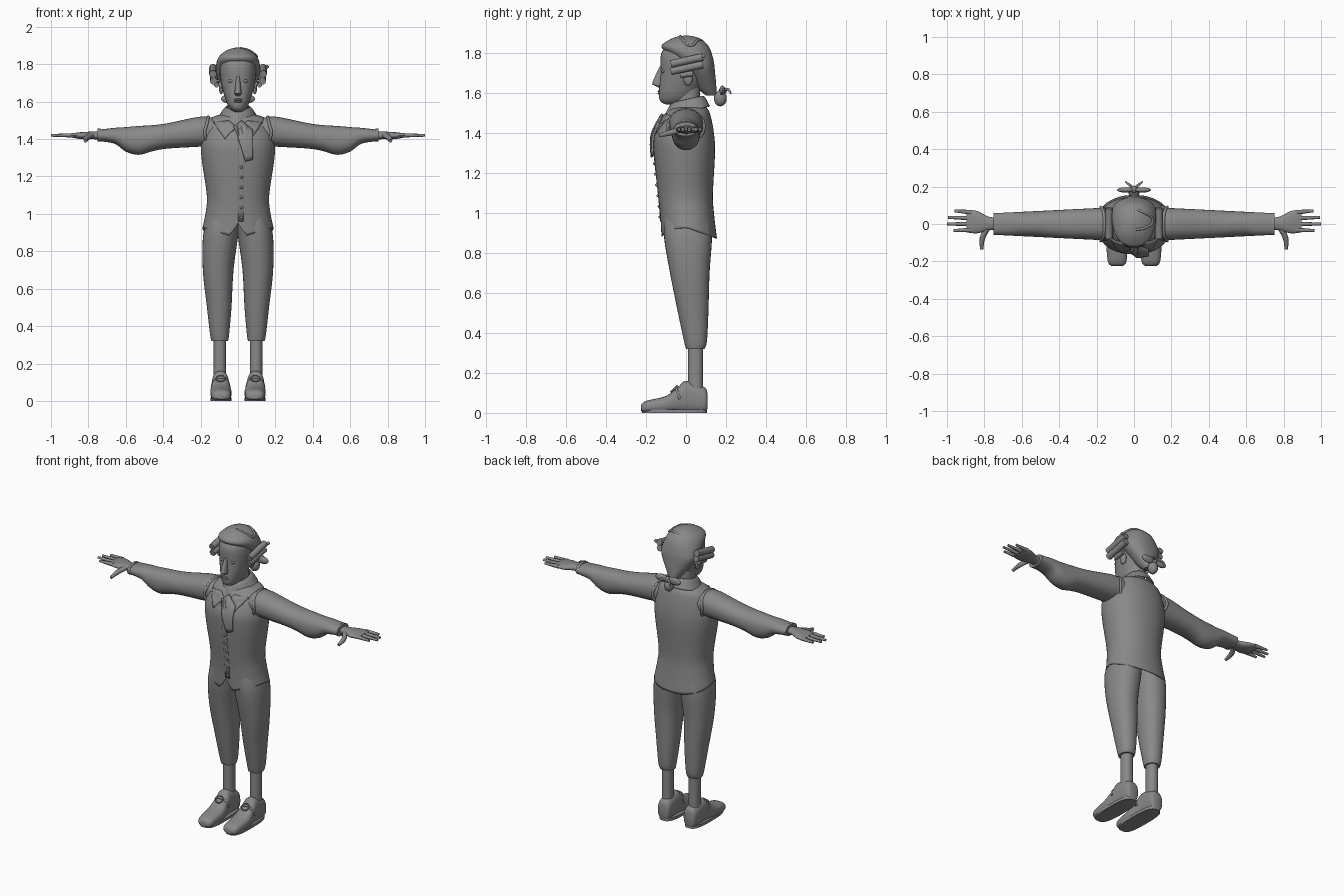
import bpy, bmesh, math
from mathutils import Matrix

if "Cube" in bpy.data.objects:
    bpy.data.objects.remove(bpy.data.objects["Cube"])

GREY = (.25, .25, .25, 1)
mat = bpy.data.materials.new("plain grey")
mat.use_nodes = True
mat.diffuse_color = GREY
mat.node_tree.nodes["Principled BSDF"].inputs["Base Color"].default_value = GREY


def link(name, data, mirror=False):
    obj = bpy.data.objects.new(name, data)
    data.materials.append(mat)
    bpy.context.collection.objects.link(obj)
    if mirror:
        obj.modifiers.new("Mirror", 'MIRROR').use_mirror_merge = False
    return obj


def finish(name, bm, mirror=False, wall=0):
    bmesh.ops.recalc_face_normals(bm, faces=bm.faces)
    mesh = bpy.data.meshes.new(name)
    bm.to_mesh(mesh)
    bm.free()
    mesh.shade_smooth()
    mesh.set_sharp_from_angle(angle=math.radians(42))
    obj = link(name, mesh, mirror)
    if wall:
        obj.modifiers.new("Wall", 'SOLIDIFY').thickness = wall


def smooth_rings(rings, steps):
    """Catmull-Rom interpolation between cross-sections."""
    result = []
    for i in range(len(rings) - 1):
        before, after = rings[max(i - 1, 0)], rings[min(i + 2, len(rings) - 1)]
        for k in range(steps):
            t = k / steps
            result.append([b + t * (c - a) / 2 + t * t * (a - 2.5 * b + 2 * c - d / 2)
                           + t ** 3 * (3 * (b - c) + d - a) / 2
                           for a, b, c, d in zip(before, rings[i], rings[i + 1], after)])
    return result + [list(rings[-1])]


def power(value, exponent):
    return math.copysign(abs(value) ** (2 / exponent), value)


def loft(name, rings, axis='z', sides=32, exponent=2.2, steps=5, caps=True,
         mirror=False, rule=None, wall=0):
    """Skin over rings of (position, low and high across, low and high along) on an axis."""
    bm = bmesh.new()
    loops = []
    for t, left, right, front, back in smooth_rings(rings, steps):
        loop = []
        for k in range(sides):
            angle = math.tau * k / sides
            u = (left + right) / 2 + (right - left) / 2 * power(math.cos(angle), exponent)
            v = (front + back) / 2 + (back - front) / 2 * power(math.sin(angle), exponent)
            place = {'x': (t, u, v), 'y': (u, t, v), 'z': (u, v, t)}[axis]
            loop.append(bm.verts.new(rule(*place) if rule else place))
        loops.append(loop)
    for low, high in zip(loops, loops[1:]):
        for k in range(sides):
            bm.faces.new((low[k], low[k - 1], high[k - 1], high[k]))
    if caps:
        bm.faces.new(loops[0])
        bm.faces.new(loops[-1])
    finish(name, bm, mirror, wall)


def symmetric(rows):
    """Turn rows of (height, half width, front, back) into full rings."""
    return [(height, -half, half, front, back) for height, half, front, back in rows]


def ball(name, centre, radii, mirror=False):
    bm = bmesh.new()
    bmesh.ops.create_uvsphere(bm, u_segments=16, v_segments=10, radius=1)
    bm.transform(Matrix.Translation(centre) @ Matrix.Diagonal((*radii, 1)))
    finish(name, bm, mirror)


def cord(name, points, radius, closed=False, mirror=False, tip=1):
    curve = bpy.data.curves.new(name, 'CURVE')
    curve.dimensions = '3D'
    curve.bevel_depth, curve.bevel_resolution, curve.resolution_u = radius, 3, 6
    curve.use_fill_caps = True
    spline = curve.splines.new('BEZIER')
    spline.bezier_points.add(len(points) - 1)
    for point, place in zip(spline.bezier_points, points):
        point.co = place
        point.handle_left_type = point.handle_right_type = 'AUTO'
    spline.bezier_points[-1].radius = tip
    spline.use_cyclic_u = closed
    link(name, curve, mirror)


# Waistcoat body with a pointed front hem and a longer back
VEST = symmetric([(.9, .19, -.125, .155), (1, .174, -.13, .14), (1.1, .167, -.14, .135), (1.3, .195, -.16, .145),
                  (1.4, .195, -.155, .14), (1.5, .16, -.1, .12), (1.53, .1, -.06, .1)])


def vest_hem(x, y, z):
    if z < 1:
        width = abs(x)
        if y > 0:
            low = .93 - .36 * y
        elif width < .04:
            low = .95 - 1.6 * width
        else:
            low = .87 + .3 * width
        z = 1 - (1 - z) * (1 - low) / .1
    return x, y, z


loft("waistcoat", VEST, sides=56, rule=vest_hem, caps=False, wall=.006)


def chest_front(x, z):
    """Front surface of the waistcoat."""
    ring = min(smooth_rings(VEST, 8), key=lambda row: abs(row[0] - z))
    _, _, half, front, back = ring
    depth = max(0, 1 - abs(x / half) ** 2.2) ** (1 / 2.2)
    return (front + back) / 2 - (back - front) / 2 * depth


def plate(name, outline, offset, wall, mirror=False):
    bm = bmesh.new()
    bm.faces.new([bm.verts.new((x, 0, z)) for x, z in outline])
    bmesh.ops.triangulate(bm, faces=bm.faces)
    bmesh.ops.subdivide_edges(bm, edges=bm.edges, cuts=5, use_grid_fill=True)
    for vert in bm.verts:
        vert.co.y = chest_front(vert.co.x, vert.co.z) - offset
    finish(name, bm, mirror, wall)


plate("cravat", [(-.02, 1.47), (.02, 1.5), (.08, 1.45), (.08, 1.29), (.04, 1.28)], .02, .01)
plate("lapel", [(.13, 1.49), (.07, 1.4), (.01, 1.47), (.05, 1.5)], .006, .008, mirror=True)
plate("button_placket", [(0, 1.4), (.03, 1.4), (.03, .96), (0, .96)], .002, .004)
for step in range(6):
    height = .98 + .054 * step
    ball("waistcoat_button", (.018, chest_front(.018, height), height), (.008, .01, .008))
turns = [math.tau * k / 12 for k in range(12)]
cord("armhole_rim", [(.178 - .02 * abs(math.sin(turn)), .09 * math.cos(turn), 1.435 + .083 * math.sin(turn))
                     for turn in turns], .008, closed=True, mirror=True)

# Neck and turned-down collar
loft("neck", symmetric([(1.45, .06, -.06, .07), (1.63, .055, -.06, .07)]))


def collar_tilt(x, y, z):
    drop = max(0, -y) * (1.56 - z) * 9 if abs(x) > .02 and z < 1.56 else 0
    return x, y, z + .22 * y - drop


loft("collar", symmetric([(1.57, .06, -.06, .08), (1.56, .075, -.08, .095), (1.51, .11, -.11, .12)]),
     sides=40, rule=collar_tilt, caps=False, wall=.008)

# Full sleeves gathered into cuffs
SLEEVE = [(.12, 1.37, 1.51), (.2, 1.36, 1.52), (.37, 1.35, 1.486), (.45, 1.337, 1.475), (.53, 1.316, 1.47),
          (.6, 1.333, 1.464), (.66, 1.375, 1.46), (.75, 1.39, 1.45)]
loft("sleeve", [(x, x * .05 - .095, .095 - x * .05, low, high) for x, low, high in SLEEVE],
     'x', mirror=True)
loft("cuff", [(x, -.06, .055, 1.386, 1.456) for x in (.735, .752)], 'x', steps=1, mirror=True)

# Hands
loft("palm", [(.73, -.03, .035, 1.395, 1.44), (.78, -.035, .04, 1.4, 1.44), (.84, -.05, .07, 1.4, 1.437),
              (.895, -.045, .075, 1.41, 1.43)], 'x', sides=24, mirror=True)
for finger, y, end in (("index", -.035, .965), ("middle", 0, 1), ("ring", .035, .994), ("little", .07, .96)):
    cord(finger + "_finger", [(.87, y * .9, 1.42), (end, y, 1.42)], .0125, mirror=True, tip=.6)
cord("thumb", [(.785, -.025, 1.42), (.81, -.075, 1.404), (.815, -.135, 1.39)], .015, mirror=True, tip=.6)

# Breeches and stockings
loft("breeches_leg", [(.32, .053, .142, 0, .093), (.36, .047, .15, -.01, .105), (.5, .035, .166, -.04, .112),
                      (.7, .024, .188, -.08, .118), (.88, 0, .187, -.11, .13), (.99, -.01, .16, -.11, .12)],
     steps=7, mirror=True)
loft("stocking", [(z, .063, .13, .01, .085) for z in (.08, .34)], mirror=True)

# Shoes with strap and buckle
loft("shoe", [(.107, .065, .12, .02, .1), (.09, .05, .135, 0, .13), (0, .048, .14, 0, .16),
              (-.04, .044, .142, 0, .13), (-.1, .035, .148, 0, .085), (-.2, .04, .14, 0, .06),
              (-.225, .06, .12, .01, .04)], 'y', exponent=2.5, mirror=True)
loft("shoe_sole", [(z, .035, .146, -.22, .105) for z in (0, .018)], exponent=3, steps=1, mirror=True)
cord("shoe_strap", [(.045, -.03, .07), (.06, -.045, .11), (.093, -.05, .126), (.126, -.045, .11),
                    (.14, -.03, .07)], .007, mirror=True)
cord("shoe_buckle", [(.093 + side * .018, -.06 - drop * .01, .12 - drop * .01)
                     for side, drop in ((-1, -1), (1, -1), (1, 1), (-1, 1))],
     .004, closed=True, mirror=True)

# Head and face
loft("head", symmetric([(1.545, .02, -.1, 0), (1.56, .04, -.128, .02), (1.6, .063, -.136, .05),
                        (1.7, .09, -.127, .1), (1.8, .095, -.124, .12), (1.86, .065, -.07, .08)]))
loft("nose", symmetric([(1.63, .008, -.138, -.1), (1.64, .019, -.158, -.1), (1.655, .018, -.168, -.1),
                        (1.735, .009, -.132, -.1)]), sides=16)
for lip, height in (("upper_lip", 1.611), ("lower_lip", 1.6)):
    ball(lip, (0, -.132, height), (.022, .01, .006))
ball("eye", (.037, -.113, 1.71), (.017, .01, .009), mirror=True)
ball("ear", (.09, .01, 1.675), (.012, .024, .036), mirror=True)

# Swept-back hair, side curls and tied tail
loft("hair", symmetric([(1.59, .02, .1, .15), (1.63, .05, .055, .152), (1.72, .11, 0, .144), (1.77, .12, -.05, .137),
                        (1.83, .108, -.122, .117), (1.865, .076, -.09, .085), (1.884, .035, -.045, .045),
                        (1.89, .004, -.002, .006)]), sides=40)
for curl, x, z in (("upper", .134, 1.747), ("lower", .13, 1.71)):
    cord(curl + "_side_curl", [(x, y, z + .017 + .22 * y) for y in (-.076, .084)], .02, mirror=True)
cord("small_side_curl", [(.115, -.03, 1.69), (.115, .035, 1.7)], .014, mirror=True)
ball("curl_pin", (.155, .088, 1.787), (.01, .01, .01))
cord("crown_lock", [(0, .08, 1.862), (.055, .06, 1.868), (.1, .02, 1.84), (.06, -.02, 1.873),
                    (.01, -.03, 1.886)], .007)
ball("hair_tail", (0, .172, 1.575), (.03, .032, .04))
ball("bow_loop", (.045, .182, 1.615), (.046, .014, .024), mirror=True)
ball("bow_knot", (0, .185, 1.615), (.016, .02, .018))
cord("ribbon_end", [(0, .19, 1.615), (.025, .21, 1.62), (.045, .225, 1.6)], .007, mirror=True, tip=.6)
